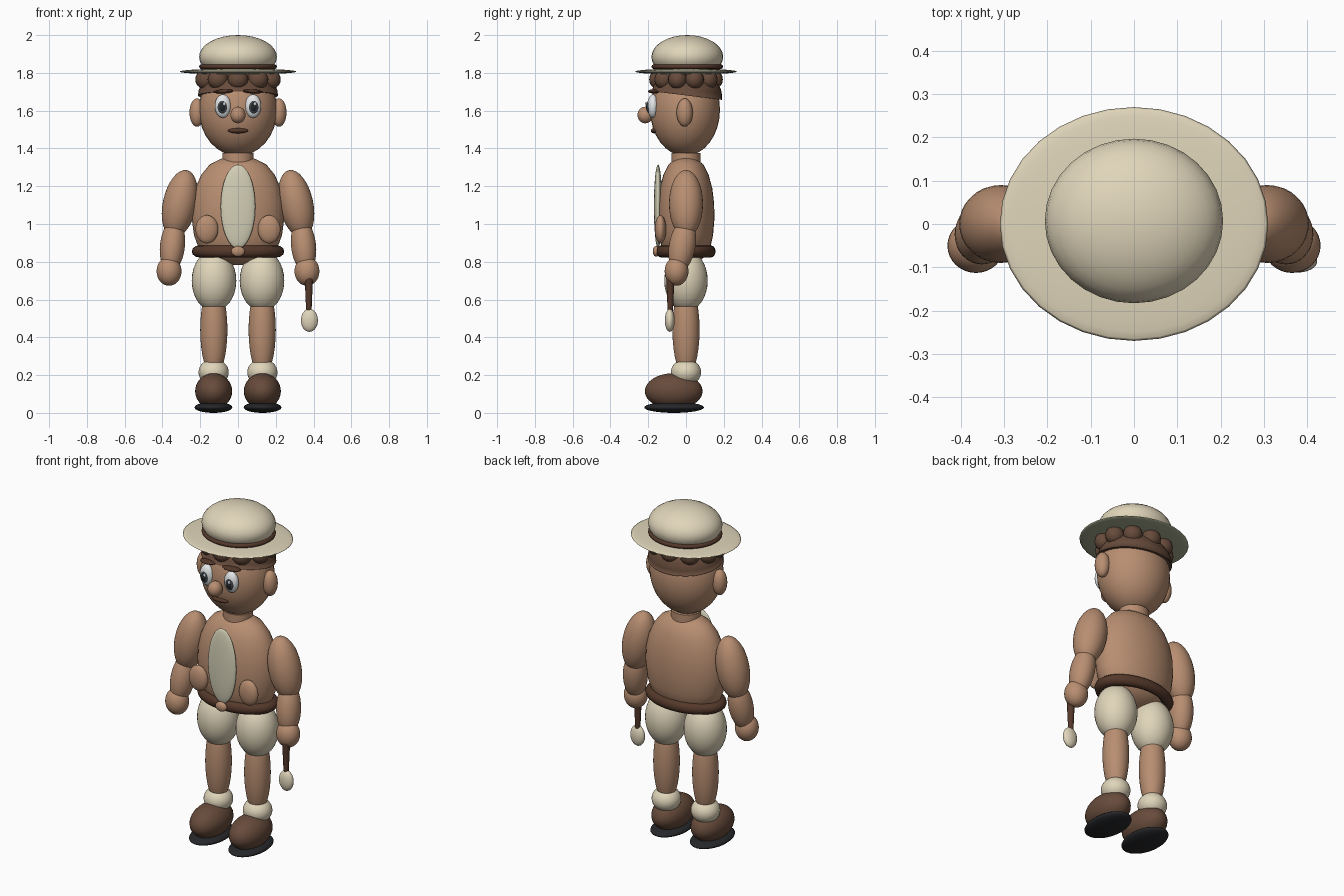
import bpy, bmesh
from math import radians, sin, cos, tau
from mathutils import Matrix, Euler

if "Cube" in bpy.data.objects:
    bpy.data.objects.remove(bpy.data.objects["Cube"])


def material(name, r, g, b):
    linear = [((c / 255 + 0.055) / 1.055) ** 2.4 for c in (r, g, b)] + [1]
    m = bpy.data.materials.new(name)
    m.use_nodes = True
    m.diffuse_color = linear
    bsdf = next(n for n in m.node_tree.nodes if n.type == "BSDF_PRINCIPLED")
    bsdf.inputs["Base Color"].default_value = linear
    return m


SKIN = material("tan", 184, 142, 113)
CREAM = material("cream", 224, 213, 186)
SHIRT = material("pale cream", 212, 208, 183)
LINING = material("grey green", 165, 171, 143)
BROWN = material("dark brown", 103, 75, 59)
BELT = material("belt brown", 84, 56, 42)
BLACK = material("near black", 38, 39, 42)
WHITE = material("white", 232, 234, 235)
IRIS = material("slate", 62, 68, 76)


def finish(name, bm, mat, loc=(0, 0, 0), rot=(0, 0, 0)):
    me = bpy.data.meshes.new(name)
    bmesh.ops.recalc_face_normals(bm, faces=bm.faces)
    for f in bm.faces:
        f.smooth = len(f.verts) <= 4
    turn = Euler([radians(a) for a in rot]).to_matrix().to_4x4()
    bm.transform(Matrix.Translation(loc) @ turn)
    bm.to_mesh(me)
    bm.free()
    me.materials.append(mat)
    ob = bpy.data.objects.new(name, me)
    bpy.context.collection.objects.link(ob)
    return ob


def ball(name, mat, loc, size, rot=(0, 0, 0), segs=32):
    bm = bmesh.new()
    bmesh.ops.create_uvsphere(bm, u_segments=segs, v_segments=segs // 2, radius=1)
    bm.transform(Matrix.Diagonal((*size, 1)))
    return finish(name, bm, mat, loc, rot)


def pair(name, mat, loc, size, rot=(0, 0, 0), segs=32):
    # one on each side, mirrored in x
    for side, s in (("left", 1), ("right", -1)):
        ball(f"{side}_{name}", mat, (s * loc[0], loc[1], loc[2]), size,
             (rot[0], s * rot[1], s * rot[2]), segs)


def lathe(name, mat, profile, loc=(0, 0, 0), y_scale=1, segs=32, closed=False):
    bm = bmesh.new()
    rings = [[bm.verts.new((r * cos(tau * i / segs), y_scale * r * sin(tau * i / segs), z))
              for i in range(segs)] for r, z in profile]
    pairs = list(zip(rings, rings[1:]))
    if closed:
        pairs.append((rings[-1], rings[0]))
    else:
        bm.faces.new(rings[0])
        bm.faces.new(rings[-1])
    for a, b in pairs:
        for i in range(segs):
            j = (i + 1) % segs
            bm.faces.new((a[i], a[j], b[j], b[i]))
    return finish(name, bm, mat, loc)


def ring(name, mat, z, radius, thick, height, y_scale, y=0):
    profile = [(radius + thick * cos(tau * k / 12), height * sin(tau * k / 12))
               for k in range(12)]
    return lathe(name, mat, profile, (0, y, z), y_scale, closed=True)


# Hat
brim = ball("hat_brim", CREAM, (0, 0, 1.807), (0.31, 0.27, 0.016))
brim.data.materials.append(LINING)
for f in brim.data.polygons:
    f.material_index = int(f.normal.z < 0)
ball("hat_crown", CREAM, (0, 0.007, 1.885), (0.206, 0.19, 0.115))
ring("hat_band", BELT, 1.833, 0.186, 0.02, 0.014, 0.92, 0.007)

# Hair cap with a ring of curls
bm = bmesh.new()
bmesh.ops.create_uvsphere(bm, u_segments=32, v_segments=16, radius=1)
cut = bmesh.ops.bisect_plane(bm, geom=bm.verts[:] + bm.edges[:] + bm.faces[:],
                             plane_co=(0, 0, 0), plane_no=(0, 0, -1), clear_outer=True)
rim = [e for e in bm.edges if e.is_boundary]
bmesh.ops.contextual_create(bm, geom=rim)
bm.transform(Matrix.Diagonal((0.212, 0.187, 0.15, 1)))
finish("hair_cap", bm, BROWN, (0, 0.005, 1.68), (-7, 0, 0))
for k in range(10):
    a = tau * k / 10
    ball(f"hair_curl_{k + 1}", BROWN, (0.18 * sin(a), -0.145 * cos(a), 1.765),
         (0.055, 0.05, 0.052), segs=20)

# Head and face
ball("head", SKIN, (0, -0.005, 1.605), (0.207, 0.185, 0.245))
pair("ear", SKIN, (0.217, -0.007, 1.59), (0.04, 0.043, 0.075))
ball("nose", SKIN, (0, -0.215, 1.577), (0.04, 0.042, 0.044))
pair("eye", WHITE, (0.08, -0.175, 1.624), (0.043, 0.03, 0.062))
pair("iris", IRIS, (0.082, -0.194, 1.62), (0.027, 0.015, 0.037), segs=20)
pair("pupil", BLACK, (0.083, -0.2, 1.62), (0.018, 0.013, 0.026), segs=16)
for side, x in (("left", 0.09), ("right", -0.072)):
    ball(f"{side}_eye_glint", WHITE, (x, -0.211, 1.636), (0.008, 0.005, 0.01), segs=12)
pair("eyebrow", BELT, (0.077, -0.17, 1.702), (0.053, 0.03, 0.011), (0, 3, 10))
ball("mouth", BELT, (0, -0.168, 1.494), (0.053, 0.018, 0.014))

# Neck and torso
lathe("neck", SKIN, [(0.083, 1.28), (0.083, 1.375)], y_scale=0.93)
lathe("torso", SKIN, [(0.02, 0.782), (0.09, 0.795), (0.16, 0.825), (0.207, 0.87),
                      (0.233, 0.94), (0.245, 1.03), (0.242, 1.11), (0.226, 1.19),
                      (0.195, 1.26), (0.15, 1.315), (0.09, 1.345), (0.02, 1.355)],
      y_scale=0.615)
ball("shirt_front", SHIRT, (0, -0.148, 1.093), (0.092, 0.022, 0.222))
pair("pocket", SKIN, (0.165, -0.135, 0.972), (0.06, 0.03, 0.075))
ring("belt", BELT, 0.855, 0.205, 0.04, 0.032, 0.64)
ball("belt_buckle", SKIN, (0, -0.158, 0.855), (0.036, 0.018, 0.028))

# Arms
pair("upper_arm", SKIN, (0.308, 0, 1.107), (0.09, 0.09, 0.182), (0, -12, 0))
pair("forearm", SKIN, (0.347, -0.02, 0.885), (0.066, 0.07, 0.145), (-10, -6, 0))
pair("hand", SKIN, (0.365, -0.05, 0.75), (0.066, 0.063, 0.077))

# Held stick with a pale tip
lathe("stick", BELT, [(0.014, 0.53), (0.022, 0.72)], (0.375, -0.083, 0), segs=16)
ball("stick_tip", CREAM, (0.378, -0.086, 0.49), (0.045, 0.026, 0.061))

# Legs and shoes
pair("breeches", CREAM, (0.127, 0, 0.7), (0.118, 0.115, 0.162))
pair("shin", SKIN, (0.128, 0, 0.44), (0.072, 0.072, 0.25))
pair("sock", CREAM, (0.129, 0, 0.215), (0.08, 0.08, 0.07))
pair("shoe", BROWN, (0.129, -0.065, 0.115), (0.098, 0.153, 0.095))
pair("sole", BLACK, (0.13, -0.063, 0.029), (0.1, 0.158, 0.029))
